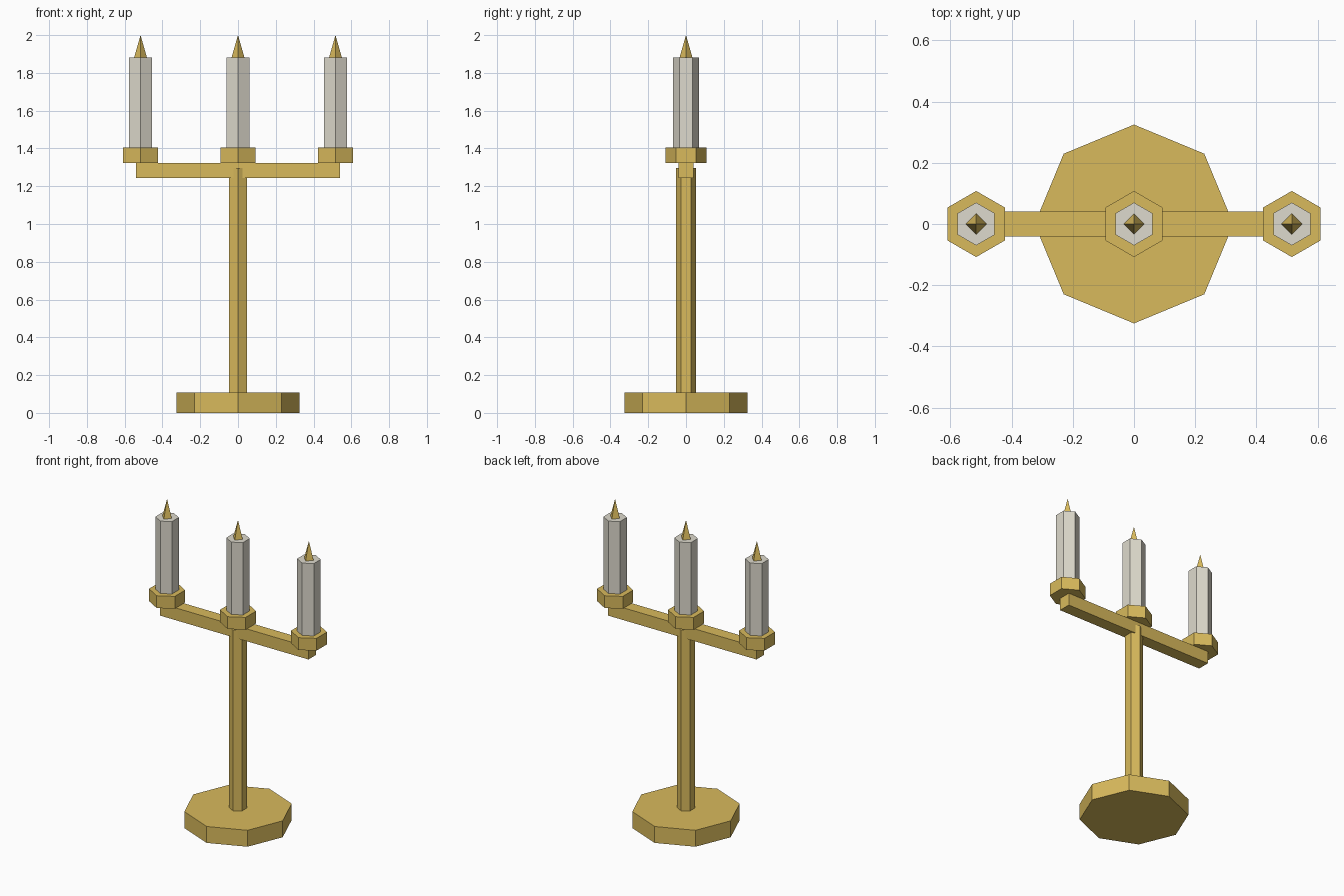
import bpy
import math

if "Cube" in bpy.data.objects:
    bpy.data.objects.remove(bpy.data.objects["Cube"])


def material(name, rgb):
    m = bpy.data.materials.new(name)
    m.diffuse_color = (*rgb, 1.0)
    m.use_nodes = True
    m.node_tree.nodes["Principled BSDF"].inputs["Base Color"].default_value = m.diffuse_color
    return m


GOLD = material("gold", (0.69, 0.49, 0.107))
IVORY = material("ivory wax", (0.73, 0.70, 0.61))


def prism(name, sides, r_bottom, r_top, z0, z1, mat, x=0.0):
    """Upright flat-sided prism or cone with a corner pointing along y."""
    bpy.ops.mesh.primitive_cone_add(vertices=sides, radius1=r_bottom, radius2=r_top,
                                    depth=z1 - z0, location=(x, 0, (z0 + z1) / 2))
    ob = bpy.context.object
    ob.name = name
    ob.data.materials.append(mat)
    return ob


# Octagonal foot and hexagonal stem
prism("base", 8, 0.325, 0.325, 0.0, 0.108, GOLD)
prism("stem", 6, 0.054, 0.054, 0.108, 1.297, GOLD)

# Cross arm
bpy.ops.mesh.primitive_cube_add(size=1, location=(0, 0, 1.283))
arm = bpy.context.object
arm.name = "cross_arm"
arm.scale = (1.082, 0.081, 0.081)
bpy.ops.object.transform_apply(location=False, rotation=False, scale=True)
arm.data.materials.append(GOLD)

# Three cups, each with a candle and a pointed flame
for side, x in (("left", -0.516), ("middle", 0.0), ("right", 0.516)):
    prism(side + "_cup", 6, 0.108, 0.108, 1.324, 1.405, GOLD, x)
    prism(side + "_candle", 6, 0.07, 0.07, 1.405, 1.881, IVORY, x)
    prism(side + "_flame", 4, 0.034, 0.0, 1.881, 2.0, GOLD, x)
